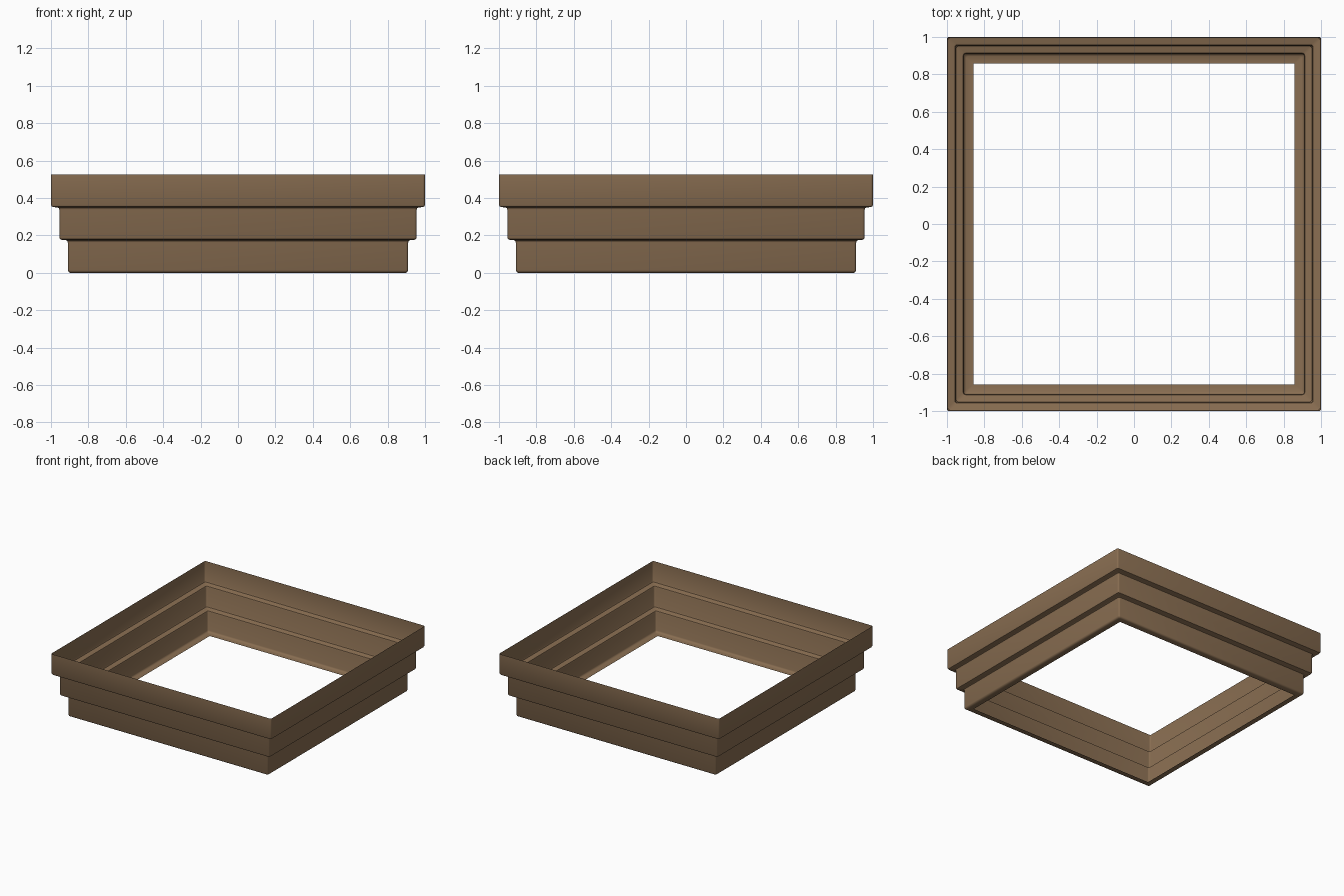
import bpy, bmesh, math

if "Cube" in bpy.data.objects:
    bpy.data.objects.remove(bpy.data.objects["Cube"])

wood = bpy.data.materials.new("brown wood")
wood.diffuse_color = (0.25, 0.155, 0.083, 1)
wood.use_nodes = True
wood.node_tree.nodes["Principled BSDF"].inputs["Base Color"].default_value = wood.diffuse_color

# Moulding profile: (half width, height, corner radius), top to bottom
TOP, STEP, DROP, R = 0.525, 0.045, 0.175, 0.012
profile = [(1.0, TOP, R)]
for i in range(3):
    w, z = 1.0 - STEP * i, TOP - DROP * (i + 1)
    if i:  # small cove under the tier above
        profile += [(w + 0.010, z + DROP, R), (w + 0.003, z + DROP - 0.004, R),
                    (w, z + DROP - 0.014, R)]
    # rounded lower edge of the tier
    profile += [(w, z + 0.014, R), (w - 0.004, z + 0.005, R), (w - 0.013, z + 0.001, R)]
profile += [(0.857, TOP - 3 * DROP + 0.001, 0.0)]
profile = [(w, max(z, 0.0) if i < len(profile) - 2 else 0.0, r)
           for i, (w, z, r) in enumerate(profile)]


def square_ring(bm, w, z, r, seg=3):
    """Square loop with small rounded corners."""
    verts = []
    for k in range(4):
        a0 = math.pi / 2 * k
        cx = (w - r) * (1 if k in (0, 3) else -1)
        cy = (w - r) * (1 if k in (0, 1) else -1)
        for s in range(seg + 1):
            a = a0 + math.pi / 2 * s / seg
            verts.append(bm.verts.new((cx + r * math.cos(a), cy + r * math.sin(a), z)))
    return verts


# Open stepped frame: one thin skin swept round the square
bm = bmesh.new()
rings = [square_ring(bm, *p) for p in profile]
for up, low in zip(rings, rings[1:]):
    n = len(up)
    for i in range(n):
        j = (i + 1) % n
        bm.faces.new((up[i], low[i], low[j], up[j]))
bmesh.ops.remove_doubles(bm, verts=bm.verts, dist=0.0005)
mesh = bpy.data.meshes.new("stepped_frame")
bm.to_mesh(mesh)
bm.free()
mesh.materials.append(wood)
frame = bpy.data.objects.new("stepped_frame", mesh)
bpy.context.collection.objects.link(frame)
bpy.context.view_layer.objects.active = frame
frame.select_set(True)
bpy.ops.object.shade_smooth_by_angle(angle=math.radians(40))
